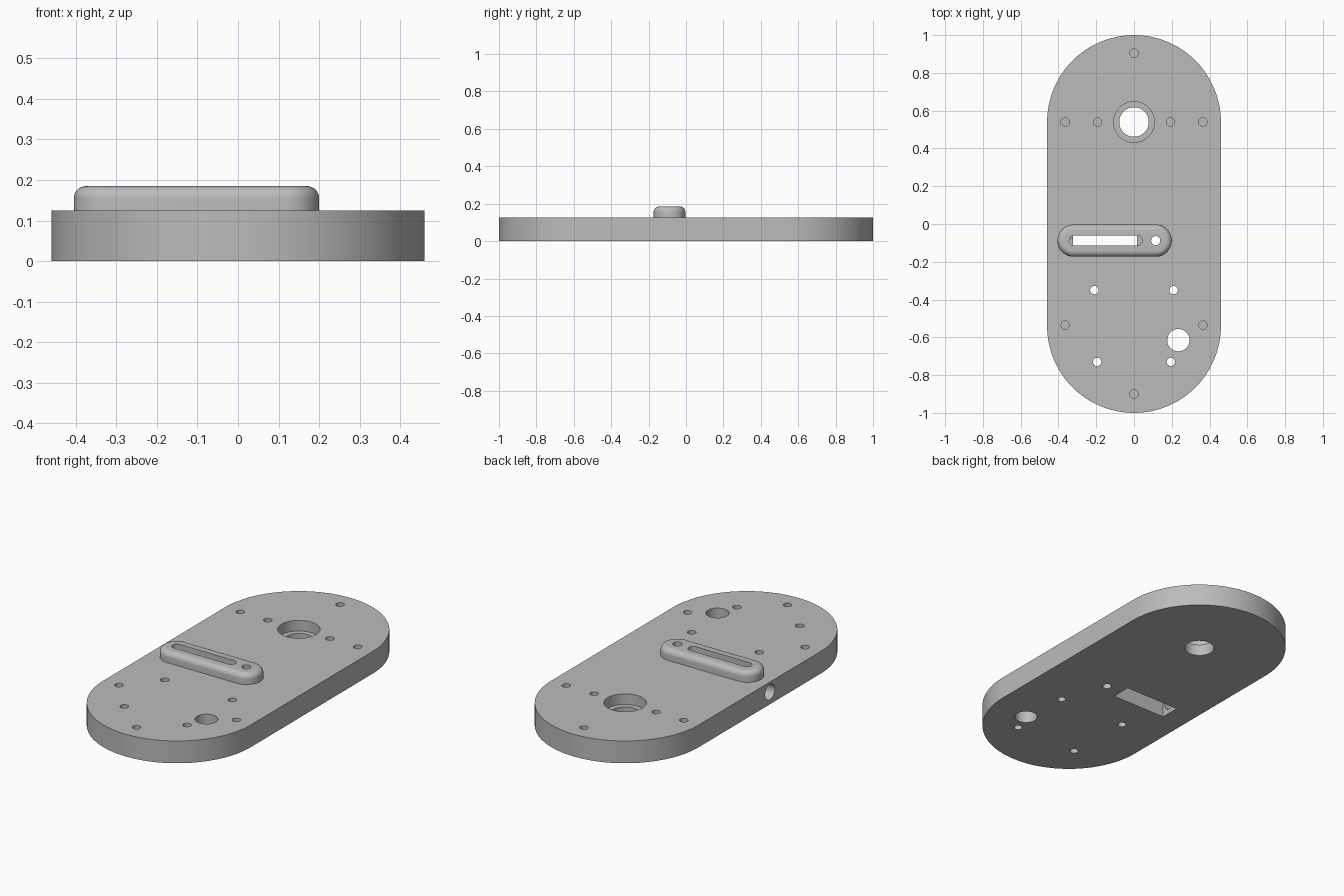
import bpy, bmesh, math
from mathutils import Matrix

if "Cube" in bpy.data.objects:
    bpy.data.objects.remove(bpy.data.objects["Cube"])

PLATE_TOP = 0.125
BOSS_TOP = 0.185
BOSS_Y = -0.088

grey = bpy.data.materials.new("satin grey")
GREY = (0.5, 0.5, 0.5, 1)
grey.use_nodes = True
grey.diffuse_color = GREY
grey.node_tree.nodes["Principled BSDF"].inputs["Base Color"].default_value = GREY


def to_object(name, bm):
    bmesh.ops.recalc_face_normals(bm, faces=bm.faces)
    mesh = bpy.data.meshes.new(name)
    bm.to_mesh(mesh)
    bm.free()
    mesh.materials.append(grey)
    obj = bpy.data.objects.new(name, mesh)
    bpy.context.collection.objects.link(obj)
    return obj


def stadium(name, a, b, radius, z0, z1, steps=32, fillet=0):
    """Extruded slot outline with round ends centred on a and b."""
    bm = bmesh.new()
    heading = math.atan2(b[1] - a[1], b[0] - a[0])
    verts = []
    for centre, start in ((b, heading - math.pi / 2), (a, heading + math.pi / 2)):
        for i in range(steps + 1):
            t = start + math.pi * i / steps
            verts.append(bm.verts.new((centre[0] + radius * math.cos(t),
                                       centre[1] + radius * math.sin(t), z0)))
    base = bm.faces.new(verts)
    result = bmesh.ops.extrude_face_region(bm, geom=[base], use_keep_orig=True)
    top = [g for g in result["geom"] if isinstance(g, bmesh.types.BMVert)]
    bmesh.ops.translate(bm, verts=top, vec=(0, 0, z1 - z0))
    bmesh.ops.recalc_face_normals(bm, faces=bm.faces)
    if fillet:
        rim = [e for e in bm.edges if all(v.co.z > z1 - 1e-5 for v in e.verts)]
        bmesh.ops.bevel(bm, geom=rim, offset=fillet, segments=8, profile=0.5,
                        affect='EDGES', clamp_overlap=False)
    return to_object(name, bm)


def cylinder(x, y, radius, z0, z1, sides=32):
    bm = bmesh.new()
    bmesh.ops.create_cone(bm, cap_ends=True, segments=sides, radius1=radius,
                          radius2=radius, depth=z1 - z0,
                          matrix=Matrix.Translation((x, y, (z0 + z1) / 2)))
    return to_object("cutter", bm)


def cut(target, cutter):
    """Subtract the cutter, then delete it."""
    cutter.hide_render = True
    mod = target.modifiers.new("cut", 'BOOLEAN')
    mod.operation = 'DIFFERENCE'
    mod.solver = 'EXACT'
    mod.object = cutter
    bpy.context.view_layer.objects.active = target
    bpy.ops.object.modifier_apply(modifier=mod.name)
    bpy.data.objects.remove(cutter)


# Main bodies
plate = stadium("base_plate", (0, -0.54), (0, 0.54), 0.46, 0, PLATE_TOP, 64)
boss = stadium("slotted_boss", (-0.32, BOSS_Y), (0.115, BOSS_Y), 0.085,
               PLATE_TOP, BOSS_TOP, 32, fillet=0.03)

# Counterbored main hole and large plain hole
cut(plate, cylinder(0, 0.54, 0.108, 0.065, 0.3, 64))
cut(plate, cylinder(0, 0.54, 0.078, -0.1, 0.1, 64))
cut(plate, cylinder(0.235, -0.615, 0.059, -0.1, 0.3, 48))

# Small blind holes and small through holes
blind = [(0, 0.905), (0, -0.9)]
through = []
for s in (-1, 1):
    blind += [(s * 0.365, 0.54), (s * 0.193, 0.54), (s * 0.365, -0.535)]
    through += [(s * 0.21, -0.35), (s * 0.195, -0.73)]
for x, y in blind:
    cut(plate, cylinder(x, y, 0.022, 0.04, 0.3))
for x, y in through:
    cut(plate, cylinder(x, y, 0.022, -0.1, 0.3))

# Rectangular pocket under the boss
bm = bmesh.new()
bmesh.ops.create_cube(bm, size=1, matrix=Matrix.Translation((-0.153, BOSS_Y, 0.01))
                      @ Matrix.Diagonal((0.34, 0.112, 0.22, 1)))
cut(plate, to_object("cutter", bm))

# Slot and pin hole through boss and plate
for body in (plate, boss):
    cut(body, stadium("cutter", (-0.317, BOSS_Y), (0.018, BOSS_Y), 0.026, 0.1, 0.3, 16))
    cut(body, cylinder(0.115, BOSS_Y, 0.024, -0.1, 0.3))

# Cross bore from the side wall into the pocket
bm = bmesh.new()
bmesh.ops.create_cone(bm, cap_ends=True, segments=40, radius1=0.043, radius2=0.043,
                      depth=0.3, matrix=Matrix.Translation((-0.45, BOSS_Y, 0.068))
                      @ Matrix.Rotation(math.pi / 2, 4, 'Y'))
cut(plate, to_object("cutter", bm))

# Smooth the curved walls, keep the rims sharp
bpy.ops.object.select_all(action='DESELECT')
for body in (plate, boss):
    body.select_set(True)
bpy.context.view_layer.objects.active = plate
bpy.ops.object.shade_smooth_by_angle(angle=math.radians(30))
